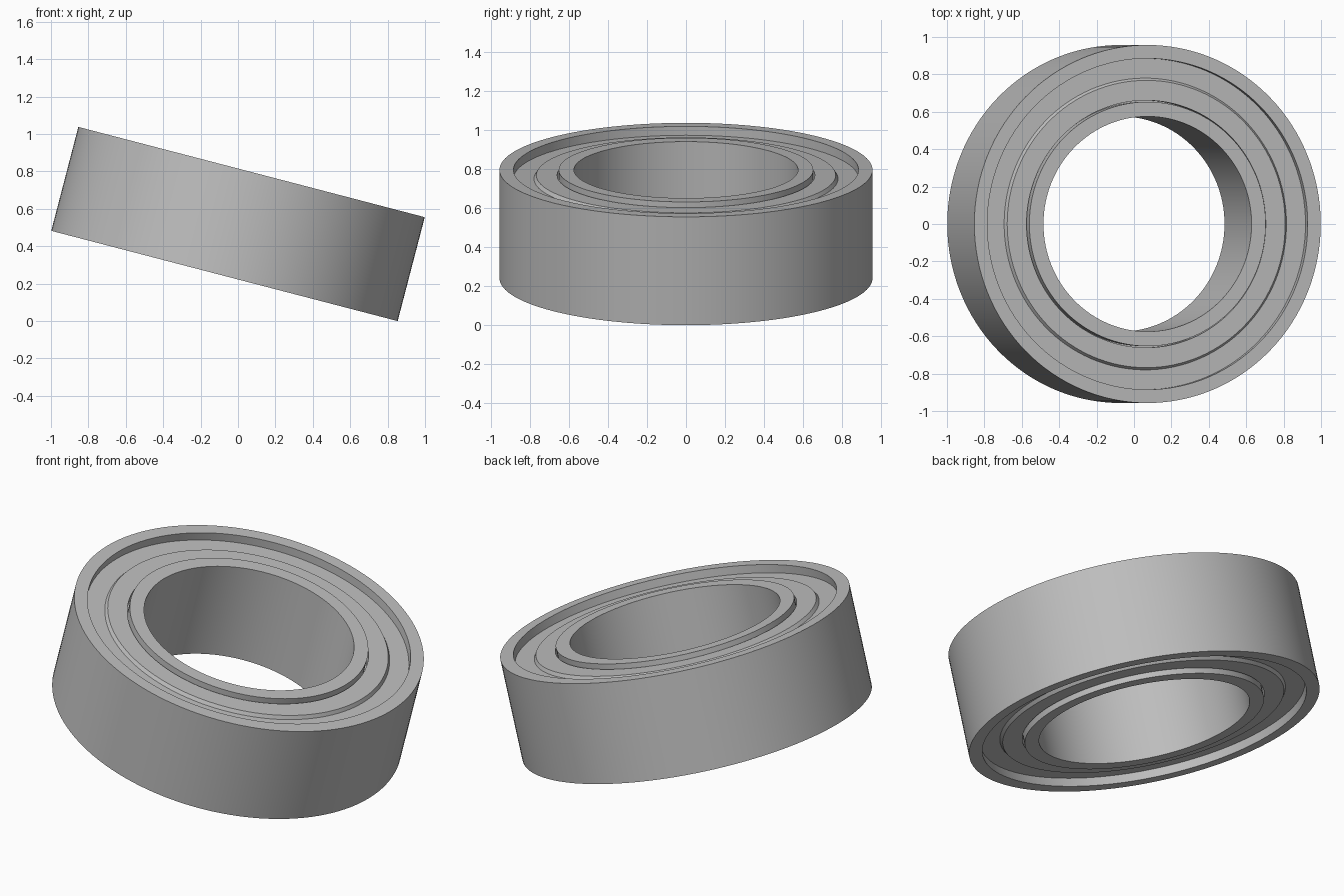
import bpy, bmesh, math
from mathutils import Matrix, Vector

cube = bpy.data.objects.get("Cube")
if cube:
    bpy.data.objects.remove(cube, do_unlink=True)

TILT = math.radians(14.6)
HALF = 0.287          # half the bearing width
SEGMENTS = 128
CENTRE = Vector((0, 0, 0.519))

steel = bpy.data.materials.new("plain_steel")
steel.use_nodes = True
colour = (0.52, 0.52, 0.52, 1)
steel.diffuse_color = colour
steel.node_tree.nodes["Principled BSDF"].inputs["Base Color"].default_value = colour


def ring(name, upper):
    """Revolve a profile, given as (radius, depth below the rim), mirrored top to bottom."""
    profile = [(r, HALF - d) for r, d in upper]
    profile += [(r, -z) for r, z in reversed(profile)]
    bm = bmesh.new()
    loops = []
    for i in range(SEGMENTS):
        a = math.tau * i / SEGMENTS
        loops.append([bm.verts.new((r * math.cos(a), r * math.sin(a), z)) for r, z in profile])
    n = len(profile)
    for i in range(SEGMENTS):
        p, q = loops[i], loops[(i + 1) % SEGMENTS]
        for j in range(n):
            k = (j + 1) % n
            bm.faces.new((p[j], q[j], q[k], p[k]))
    bmesh.ops.recalc_face_normals(bm, faces=bm.faces)
    mesh = bpy.data.meshes.new(name)
    bm.to_mesh(mesh)
    bm.free()
    mesh.materials.append(steel)
    obj = bpy.data.objects.new(name, mesh)
    bpy.context.collection.objects.link(obj)
    obj.matrix_world = Matrix.Translation(CENTRE) @ Matrix.Rotation(TILT, 4, "Y")
    bpy.ops.object.select_all(action="DESELECT")
    obj.select_set(True)
    bpy.context.view_layer.objects.active = obj
    bpy.ops.object.shade_smooth_by_angle(angle=math.radians(25))
    return obj


# Outer and inner races share the full width
ring("outer_race", [(0.885, 0), (0.957, 0)])
ring("inner_race", [(0.575, 0), (0.653, 0)])

# Recessed shield with a raised inner band and a narrow gap at the inner race
ring("shield", [(0.661, 0.028), (0.768, 0.028), (0.78, 0.047), (0.886, 0.047)])

# Core that closes the gap behind the shield
ring("gap_floor", [(0.652, 0.08), (0.67, 0.08)])
